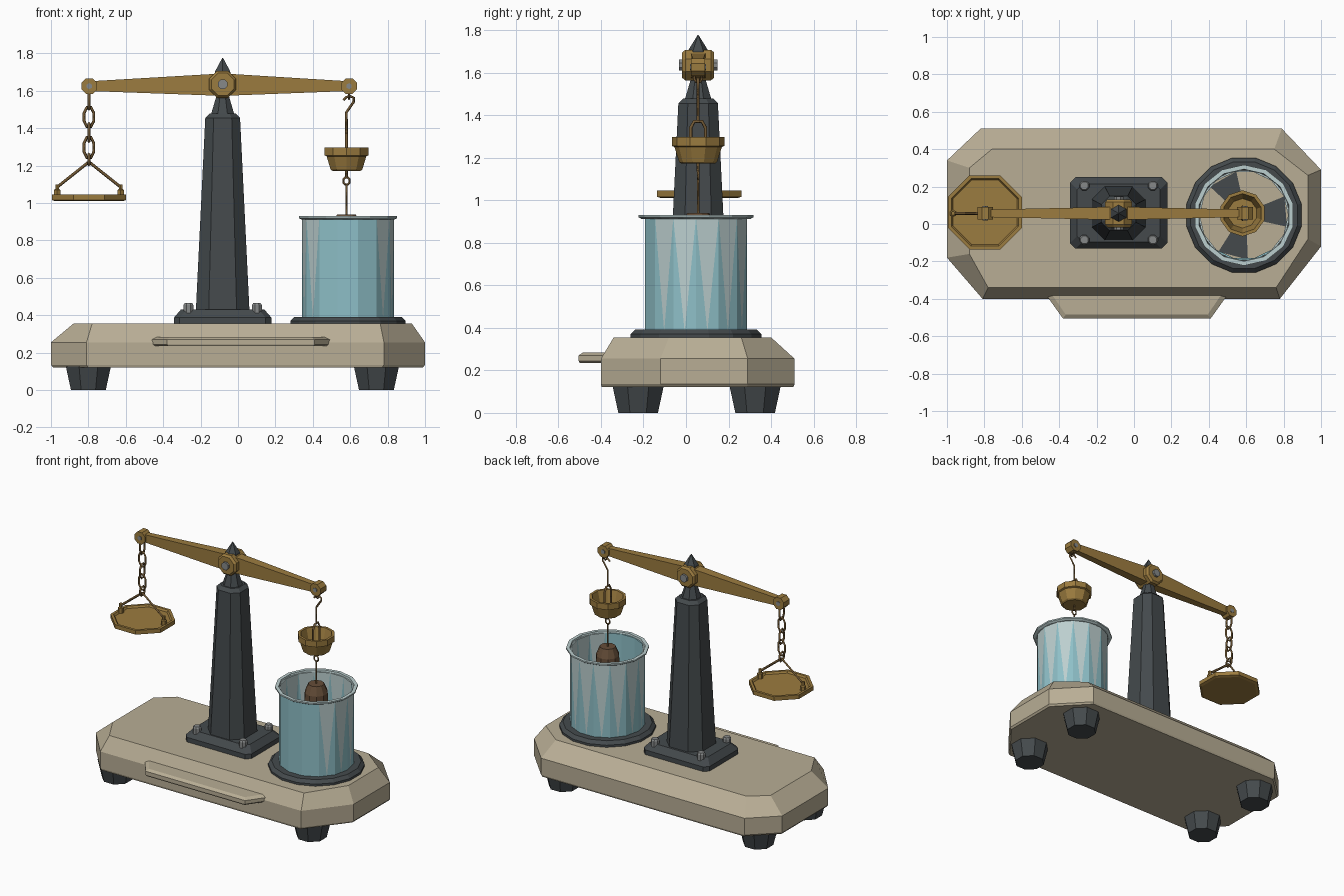
import bpy, bmesh, math
from mathutils import Vector

cube = bpy.data.objects.get("Cube")
if cube:
    bpy.data.objects.remove(cube)


def material(name, r, g, b):
    m = bpy.data.materials.new(name)
    m.use_nodes = True
    m.diffuse_color = (r, g, b, 1)
    m.node_tree.nodes["Principled BSDF"].inputs["Base Color"].default_value = (r, g, b, 1)
    return m


CREAM = material("cream enamel", .48, .42, .3)
IRON = material("dark iron", .058, .068, .073)
BRASS = material("brass", .33, .2, .05)
WIRE = material("dark brass wire", .17, .1, .035)
STEEL = material("grey steel", .24, .25, .25)
BROWN = material("brown weight", .13, .075, .04)
BLUE = material("blue glass", .27, .52, .57)
PALE = material("pale glass", .5, .62, .62)


def add_object(name, bm, *mats):
    bmesh.ops.recalc_face_normals(bm, faces=bm.faces)
    mesh = bpy.data.meshes.new(name)
    bm.to_mesh(mesh)
    bm.free()
    for m in mats:
        mesh.materials.append(m)
    ob = bpy.data.objects.new(name, mesh)
    bpy.context.collection.objects.link(ob)
    return ob


def loft(name, rings, mat, closed=False):
    """Skin a row of equal point rings, capped or joined end to start."""
    bm = bmesh.new()
    rows = [[bm.verts.new(p) for p in ring] for ring in rings]
    n = len(rows[0])
    pairs = list(zip(rows, rows[1:])) + ([(rows[-1], rows[0])] if closed else [])
    for a, b in pairs:
        for i in range(n):
            j = (i + 1) % n
            bm.faces.new((a[i], a[j], b[j], b[i]))
    if not closed:
        bm.faces.new(rows[0])
        bm.faces.new(rows[-1])
    return add_object(name, bm, mat)


def lathe(name, centre, profile, sides, mat, axis="Z", closed=False):
    """Faceted turning of (radius, offset) pairs; radius is to the flats."""
    cx, cy, cz = centre
    rings = []
    for r, h in profile:
        ring = []
        for i in range(sides):
            a = math.tau * (i + .5) / sides
            u, v = (f(a) * r / math.cos(math.pi / sides) for f in (math.cos, math.sin))
            ring.append((cx + u, cy + v, cz + h) if axis == "Z" else (cx + u, cy + h, cz + v))
        rings.append(ring)
    return loft(name, rings, mat, closed)


def chamfered(cx, cy, z, hx, hy, cut):
    """Rectangle with cut corners."""
    return [(cx + x, cy + y, z) for x, y in (
        (hx, cut - hy), (hx, hy - cut), (hx - cut, hy), (cut - hx, hy),
        (-hx, hy - cut), (-hx, cut - hy), (cut - hx, -hy), (hx - cut, -hy))]


def tube(name, points, radius, mat, cyclic=False):
    cu = bpy.data.curves.new(name, "CURVE")
    cu.dimensions = "3D"
    cu.bevel_depth = radius
    cu.bevel_resolution = 0
    cu.use_fill_caps = True
    sp = cu.splines.new("POLY")
    sp.points.add(len(points) - 1)
    for p, q in zip(sp.points, points):
        p.co = (*q, 1)
    sp.use_cyclic_u = cyclic
    cu.materials.append(mat)
    ob = bpy.data.objects.new(name, cu)
    bpy.context.collection.objects.link(ob)
    bpy.ops.object.select_all(action="DESELECT")
    ob.select_set(True)
    bpy.context.view_layer.objects.active = ob
    bpy.ops.object.convert(target="MESH")


def oval(name, x, z, half_w, half_h, edge_on, radius=.008):
    pts = []
    for i in range(8):
        a = math.tau * (i + .5) / 8
        w = half_w * math.cos(a) * 1.08
        h = half_h * math.sin(a) * 1.08
        pts.append((x, Y + w, z + h) if edge_on else (x + w, Y, z + h))
    tube(name, pts, radius, WIRE, True)


Y = .057          # depth of the weighing gear
COL_X = -.082     # column
PAN_X, HANG_X = -.797, .58

# Base slab with cut corners and a sloping upper edge
plan = [(-.81, -.4), (.78, -.4), (1, -.12), (1, .29), (.79, .51), (-.82, .51), (-1, .34), (-1, -.18)]
top = [(-.78, -.34), (.76, -.34), (.93, -.08), (.93, .26), (.75, .4), (-.76, .4), (-.88, .3), (-.88, -.16)]
loft("base", [[(x * .99, y * .99, .122) for x, y in plan], [(x, y, .135) for x, y in plan],
              [(x, y, .255) for x, y in plan], [(x, y, .355) for x, y in top]], CREAM)

# Front lip
lip = [(-.48, -.36), (-.38, -.5), (.41, -.5), (.51, -.36)]
loft("front_lip", [[(x * .98, y, .235) for x, y in lip], [(x, y - .005, .245) for x, y in lip],
                   [(x, y - .005, .27) for x, y in lip], [(x * .96, y + .015, .283) for x, y in lip]], CREAM)

# Feet
for side, x in (("right", -.8), ("left", .74)):
    for end, y in (("front", -.225), ("back", .325)):
        lathe(f"{end}_{side}_foot", (x, y, 0), [(.093, 0), (.12, .125)], 8, IRON)

# Column, plinth and bolts
loft("plinth", [chamfered(COL_X, .06, .35, .26, .192, .03), chamfered(COL_X, .06, .388, .26, .192, .03),
                chamfered(COL_X, .06, .432, .222, .155, .03)], IRON)
loft("column", [chamfered(COL_X, Y, z, r, r, r * .48) for z, r in
                ((.43, .143), (1.455, .093), (1.478, .07))], IRON)
lathe("column_neck", (COL_X, Y, 0), [(.062, 1.475), (.034, 1.57), (.034, 1.69)], 8, IRON)
lathe("finial", (COL_X, Y, 0), [(.042, 1.69), (.04, 1.705), (.002, 1.776)], 6, IRON)
for sx in (-1, 1):
    for sy in (-1, 1):
        lathe("plinth_bolt", (COL_X + sx * .183, .06 + sy * .145, 0), [(.026, .4), (.026, .455), (.02, .465)], 8, STEEL)

# Balance beam, hub and end bosses
section = [(-1, -1), (1, -1), (1, 1), (-1, 1)]
loft("balance_beam", [[(x, Y + a * d, z + b * h) for a, b in section] for x, d, z, h in
                      ((-.795, .02, 1.625, .026), (COL_X, .035, 1.633, .06), (.594, .02, 1.625, .026))], BRASS)
lathe("beam_hub", (COL_X, Y, 1.635), [(.06, -.075), (.072, -.06), (.072, .06), (.06, .075)], 8, BRASS, "Y")
lathe("hub_pin", (COL_X, Y, 1.635), [(.026, -.09), (.026, .09)], 8, STEEL, "Y")
for x in (-.795, .594):
    lathe("beam_end", (x, Y, 1.625), [(.042, -.033), (.042, .033)], 8, BRASS, "Y")
    lathe("end_pin", (x, Y, 1.625), [(.014, -.038), (.014, .038)], 6, STEEL, "Y")

# Chain of alternating links
for z, h, edge_on in ((1.55, .05, True), (1.46, .052, False), (1.378, .05, True),
                      (1.297, .055, False), (1.233, .03, True)):
    oval("chain_link", PAN_X, z, .026, h, edge_on)

# Weighing pan with two hanging wires
lathe("pan", (PAN_X, .062, 0), [(.18, 1.01), (.198, 1.016), (.198, 1.045), (.18, 1.045), (.172, 1.032)], 8, BRASS)
for s in (-1, 1):
    tube("pan_wire", [(PAN_X, Y, 1.22), (PAN_X + s * .17, Y, 1.085)], .008, WIRE)
    lathe("pan_peg", (PAN_X + s * .17, Y, 0), [(.017, 1.035), (.017, 1.07), (.01, 1.075), (.01, 1.1)], 6, BRASS)

# S hook
hook = [(.563, 1.55), (.578, 1.566), (.6, 1.571), (.62, 1.562), (.618, 1.54), (.6, 1.515),
        (HANG_X, 1.485), (HANG_X, 1.365)]
tube("hook", [(x, Y, z) for x, z in hook], .007, WIRE)
oval("hook_eye", .594, 1.58, .018, .025, True, .006)

# Hanging bucket with bail
lathe("bucket", (HANG_X, Y, 0), [(.075, 1.172), (.085, 1.18), (.106, 1.25), (.117, 1.255), (.117, 1.297),
                                (.1, 1.297), (.075, 1.2)], 10, BRASS)
bail = [(HANG_X, Y + a, z) for a, z in
        ((-.035, 1.2), (-.035, 1.34), (-.018, 1.37), (.018, 1.37), (.035, 1.34), (.035, 1.2))]
tube("bucket_bail", bail, .008, WIRE)
tube("upper_rod", [(HANG_X, Y, 1.18), (HANG_X, Y, 1.135)], .007, WIRE)
oval("rod_eye", HANG_X, 1.118, .017, .018, False, .006)
tube("lower_rod", [(HANG_X, Y, 1.1), (HANG_X, Y, .93)], .006, WIRE)
lathe("weight", (HANG_X, Y, 0), [(.07, .7), (.08, .72), (.074, .88), (.05, .94)], 10, BROWN)

# Jar stand, with partial dark floor plates inside
JAR = (.588, .047, 0)
lathe("jar_stand", JAR, [(.235, .35), (.307, .35), (.307, .37), (.285, .392), (.235, .392)], 16, IRON, closed=True)
for angle in (5, 120, 255):
    wedge = [(JAR[0] + r * math.cos(math.radians(angle + d)), JAR[1] + r * math.sin(math.radians(angle + d)))
             for r, d in ((.05, -30), (.238, -20), (.238, 20), (.05, 30))]
    loft("floor_plate", [[(x, y, z) for x, y in wedge] for z in (.352, .36)], IRON)

# Glass wall: blue in front, pale points hanging down elsewhere
bm = bmesh.new()
N = 14


def wall_point(i, z):
    a = math.tau * i / N
    return Vector((JAR[0] + .246 * math.cos(a), JAR[1] + .246 * math.sin(a), z))


upper = [bm.verts.new(wall_point(i, .918)) for i in range(N)]
lower = [bm.verts.new(wall_point(i, .38)) for i in range(N)]
for i in range(N):
    j = (i + 1) % N
    mid = bm.verts.new((lower[i].co + lower[j].co) / 2)
    front = -120 < (math.degrees(math.tau * (i + .5) / N) + 180) % 360 - 180 < -45
    bm.faces.new((upper[i], mid, upper[j])).material_index = 0 if front else 1
    bm.faces.new((upper[i], lower[i], mid))
    bm.faces.new((upper[j], mid, lower[j]))
wall = add_object("jar_wall", bm, BLUE, PALE)
solid = wall.modifiers.new("thickness", "SOLIDIFY")
solid.thickness = .01
lathe("jar_rim", JAR, [(.237, .912), (.25, .912), (.263, .92), (.263, .93), (.24, .93)], N, PALE, closed=True)
